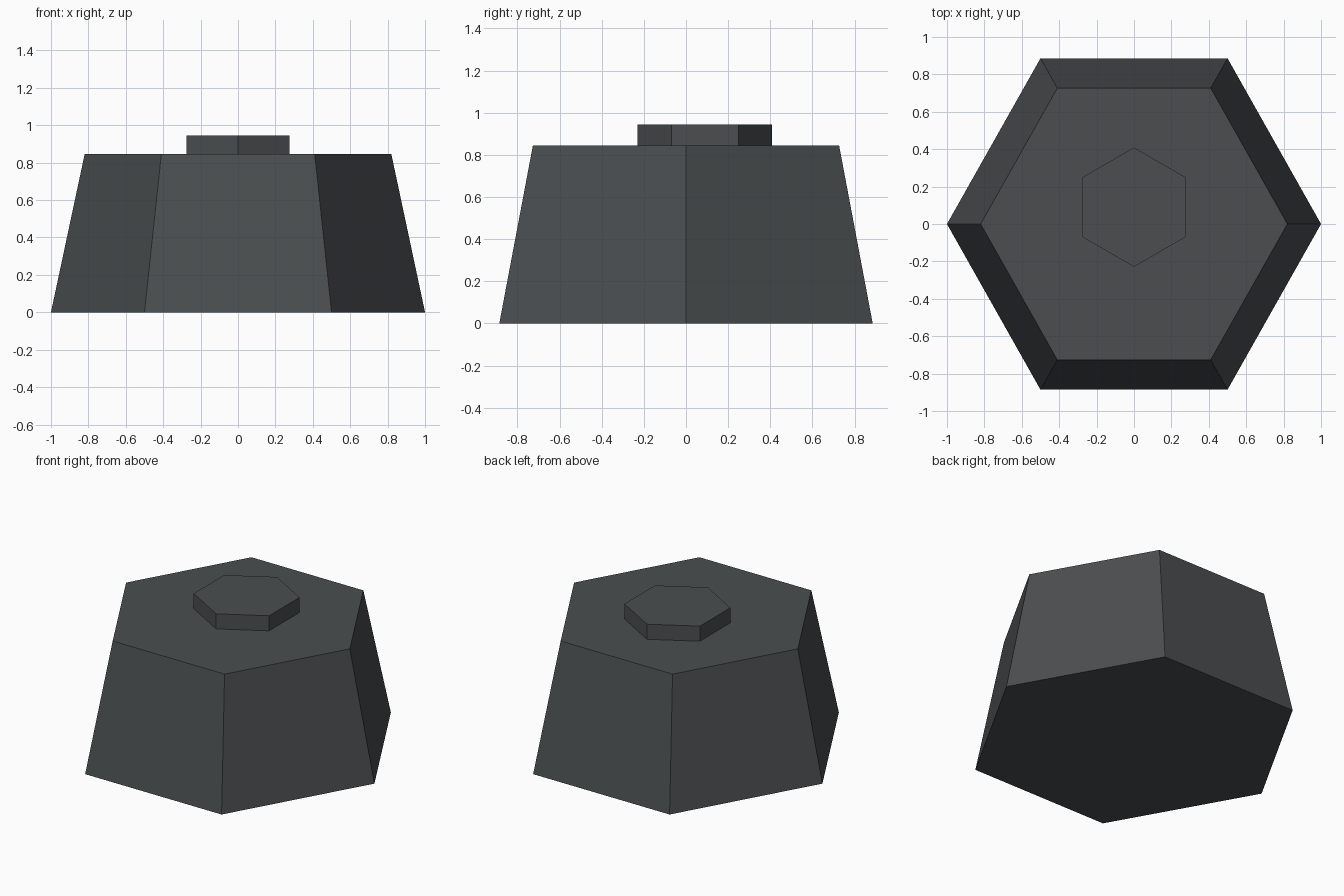
import bpy
from math import pi

if "Cube" in bpy.data.objects:
    bpy.data.objects.remove(bpy.data.objects["Cube"])

dark = bpy.data.materials.new("dark_grey")
dark.diffuse_color = (0.07, 0.076, 0.08, 1)
dark.use_nodes = True
dark.node_tree.nodes["Principled BSDF"].inputs["Base Color"].default_value = dark.diffuse_color


def hex_prism(name, r_bottom, r_top, z0, z1, y=0.0, y_scale=1.0, corner_angle=0.0):
    """Six-sided tapered prism with one corner at corner_angle from +x."""
    bpy.ops.mesh.primitive_cone_add(vertices=6, radius1=r_bottom, radius2=r_top,
                                    depth=z1 - z0)
    ob = bpy.context.object
    ob.name = name
    # the primitive's first corner lies on the y axis
    ob.rotation_euler.z = corner_angle - pi / 2
    bpy.ops.object.transform_apply(location=False, rotation=True, scale=False)
    ob.scale.y = y_scale
    ob.location = (0, y, (z0 + z1) / 2)
    bpy.ops.object.transform_apply(location=True, rotation=True, scale=True)
    ob.data.materials.append(dark)
    return ob


# Tapered hexagonal body, slightly stretched front to back
hex_prism("body", 1.0, 0.82, 0.0, 0.845, y_scale=1.023)

# Raised hexagonal cap, set a little towards the back
hex_prism("cap", 0.319, 0.319, 0.845, 0.945, y=0.09, corner_angle=pi / 2)
